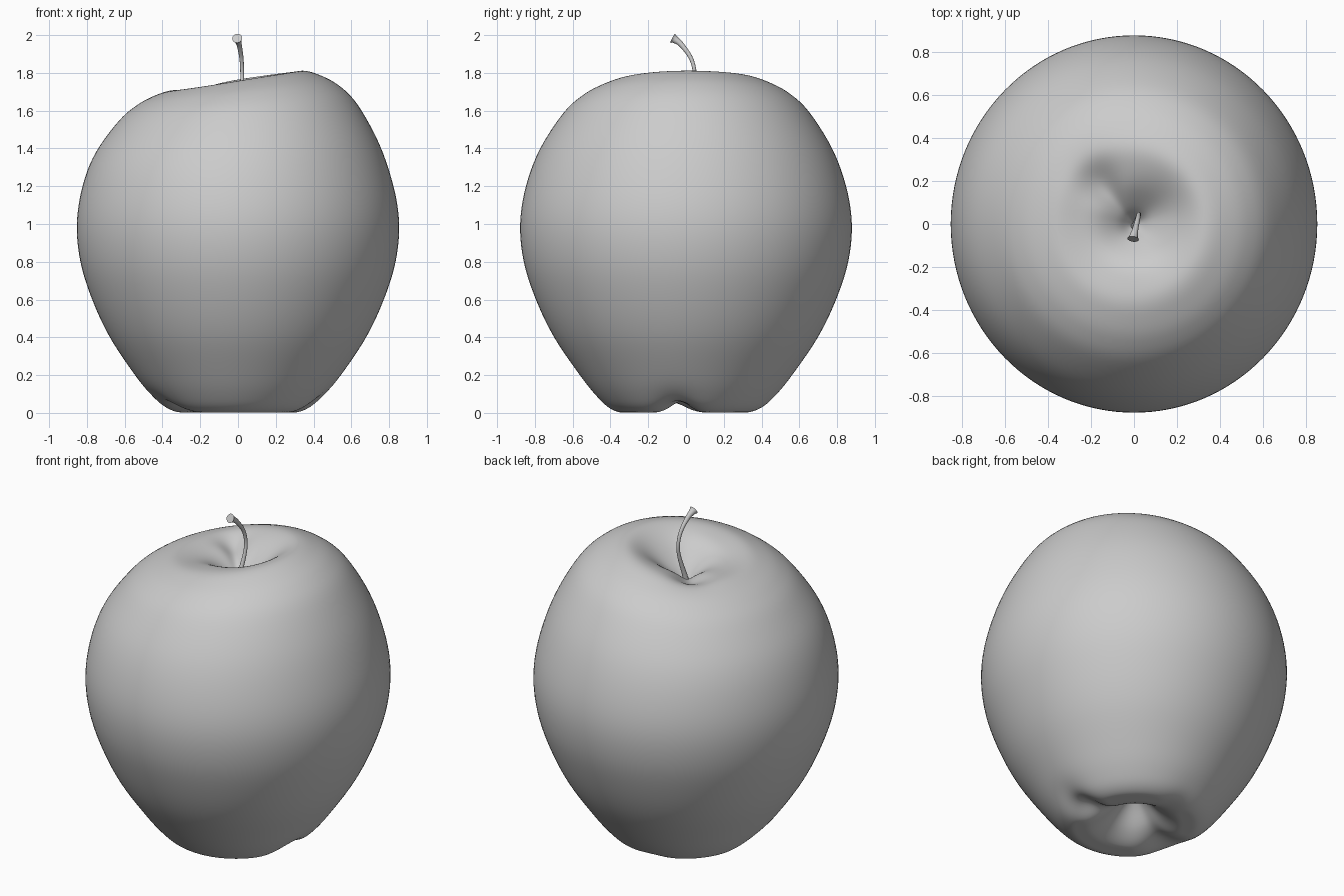
import bpy, bmesh, math
from mathutils import Vector

if "Cube" in bpy.data.objects:
    bpy.data.objects.remove(bpy.data.objects["Cube"])


def spline(points, steps):
    """Catmull-Rom curve through the points."""
    p = [Vector(q) for q in points]
    p = [2 * p[0] - p[1]] + p + [2 * p[-1] - p[-2]]
    out = []
    for i in range(1, len(p) - 2):
        a, b, c, d = p[i - 1:i + 3]
        for k in range(steps):
            t = k / steps
            out.append(0.5 * (2 * b + (c - a) * t + (2 * a - 5 * b + 4 * c - d) * t * t
                              + (3 * b - a - 3 * c + d) * t ** 3))
    return out + [p[-2]]


def bump(v, centre, width):
    return math.exp(-((v - centre) / width) ** 2)


def angle_bump(a, degrees, width):
    d = (math.degrees(a) - degrees + 180) % 360 - 180
    return bump(d, 0, width)


def smooth(a, b, v):
    t = min(1, max(0, (v - a) / (b - a)))
    return t * t * (3 - 2 * t)


# Apple: lathed profile (radius, height) from stem hollow to base hollow
profile = [(0, 1.53), (0.04, 1.575), (0.1, 1.635), (0.2, 1.705), (0.3, 1.745), (0.4, 1.76),
           (0.5, 1.738), (0.62, 1.685), (0.74, 1.59), (0.88, 1.4), (0.965, 1.2), (1, 1.0),
           (0.978, 0.8), (0.905, 0.6), (0.795, 0.4), (0.64, 0.2), (0.54, 0.09), (0.46, 0.025),
           (0.38, 0), (0.28, 0.008), (0.18, 0.06), (0.08, 0.15), (0, 0.21)]
SEG = 128
bm = bmesh.new()
rings = []
path = spline(profile, 5)
for r, z in path[1:-1]:
    ring = []
    for i in range(SEG):
        a = 2 * math.pi * i / SEG
        h, rad = z, r
        if z > 1.0:
            # tilted rim and the creases running out of the hollow
            h += 0.053 * math.cos(a - 0.1) * smooth(0.05, 0.4, r) * smooth(1.2, 1.72, z)
            h -= 0.055 * angle_bump(a, 130, 20) * bump(r, 0.27, 0.15) * smooth(1.3, 1.6, z)
            h -= 0.025 * angle_bump(a, 30, 35) * bump(r, 0.2, 0.13) * smooth(1.3, 1.6, z)
            h += 0.02 * angle_bump(a, 270, 45) * bump(r, 0.2, 0.13) * smooth(1.3, 1.6, z)
        else:
            # grooves between the lobes of the base
            for deg, depth, wide in ((-7, 0.065, 15), (196, 0.06, 20), (95, 0.012, 15)):
                h += depth * angle_bump(a, deg, wide) * bump(r, 0.36, 0.16) * smooth(0.4, 0.1, z) \
                    if z < 0.4 else 0
        ring.append(bm.verts.new((0.853 * rad * math.cos(a), 0.878 * rad * math.sin(a), max(h, 0.003))))
    rings.append(ring)
for u, v in zip(rings, rings[1:]):
    for i in range(SEG):
        j = (i + 1) % SEG
        bm.faces.new((u[i], v[i], v[j], u[j]))
top = bm.verts.new((0, 0, path[0][1]))
base = bm.verts.new((0, 0, path[-1][1]))
for i in range(SEG):
    j = (i + 1) % SEG
    bm.faces.new((top, rings[0][i], rings[0][j]))
    bm.faces.new((base, rings[-1][j], rings[-1][i]))
bmesh.ops.recalc_face_normals(bm, faces=bm.faces)
mesh = bpy.data.meshes.new("apple_body")
bm.to_mesh(mesh)
bm.free()
mesh.shade_smooth()
apple = bpy.data.objects.new("apple_body", mesh)
bpy.context.collection.objects.link(apple)

# Stem: curved tube flaring at its cut end (x, y, z, radius)
stem_points = [(0, -0.02, 1.5, 0.022), (0.008, 0, 1.6, 0.015), (0.02, 0.035, 1.72, 0.011),
               (0.022, 0.046, 1.8, 0.01), (0.018, 0.025, 1.88, 0.011),
               (0.006, -0.025, 1.95, 0.014), (-0.002, -0.058, 1.976, 0.02),
               (-0.004, -0.07, 1.983, 0.027)]
bm = bmesh.new()
line = spline(stem_points, 5)
N = 16
rings = []
for k, p in enumerate(line):
    t = (line[min(k + 1, len(line) - 1)] - line[max(k - 1, 0)]).to_3d().normalized()
    side = Vector((1, 0, 0))
    side = (side - t * side.dot(t)).normalized()
    up = t.cross(side)
    rings.append([bm.verts.new(p.to_3d() + p.w * (side * math.cos(2 * math.pi * i / N)
                                                  + up * math.sin(2 * math.pi * i / N)))
                  for i in range(N)])
for u, v in zip(rings, rings[1:]):
    for i in range(N):
        j = (i + 1) % N
        bm.faces.new((u[i], u[j], v[j], v[i]))
bm.faces.new(rings[-1])
bm.faces.new(rings[0][::-1])
bmesh.ops.recalc_face_normals(bm, faces=bm.faces)
mesh = bpy.data.meshes.new("stem")
bm.to_mesh(mesh)
bm.free()
stem = bpy.data.objects.new("stem", mesh)
bpy.context.collection.objects.link(stem)
bpy.context.view_layer.objects.active = stem
stem.select_set(True)
bpy.ops.object.shade_smooth_by_angle(angle=math.radians(50))
